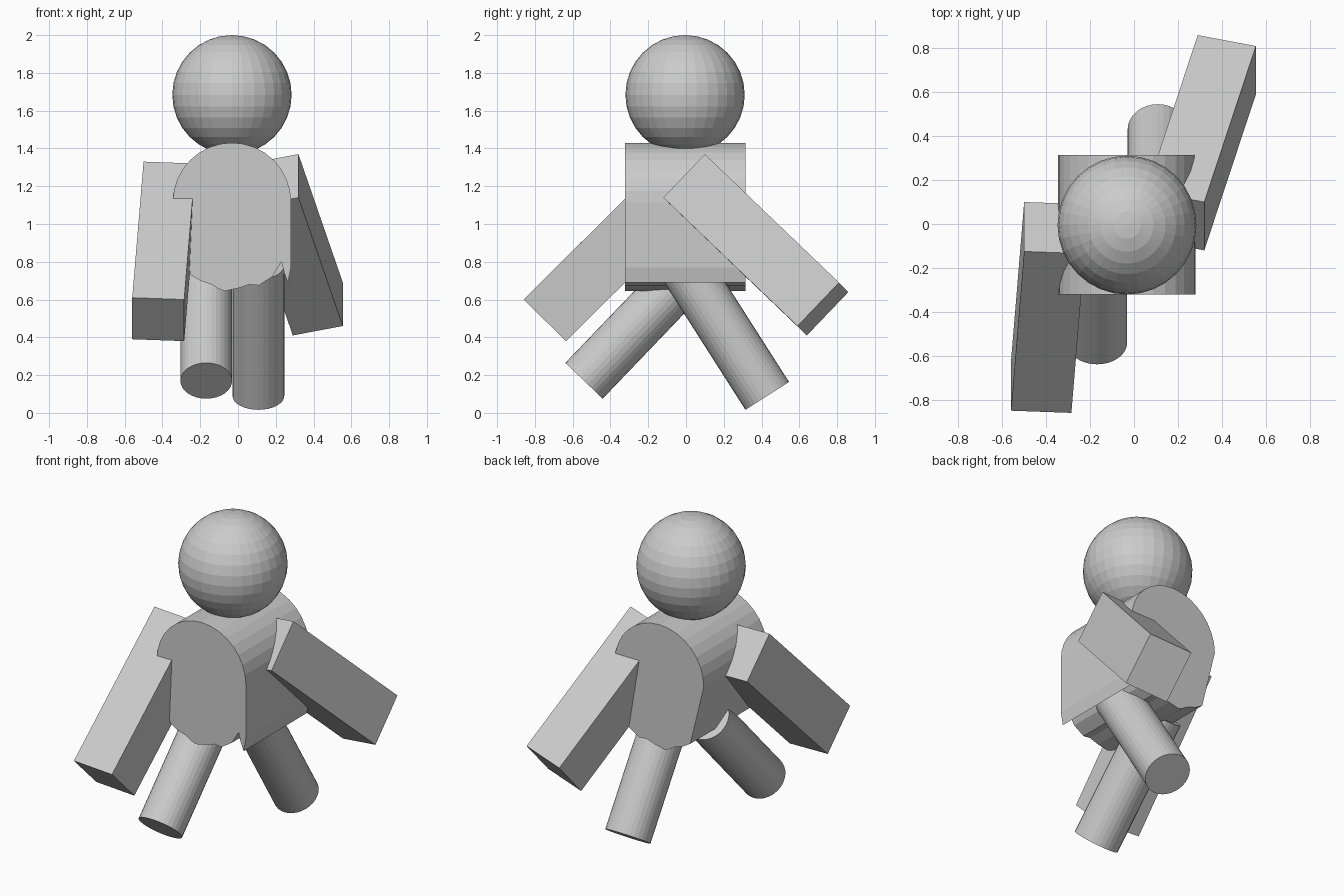
import bpy, bmesh, math
from mathutils import Vector, Matrix

if "Cube" in bpy.data.objects:
    bpy.data.objects.remove(bpy.data.objects["Cube"], do_unlink=True)

GREY = (0.6, 0.6, 0.6, 1.0)
mat = bpy.data.materials.new("plain grey")
mat.use_nodes = True
mat.diffuse_color = GREY
mat.node_tree.nodes["Principled BSDF"].inputs["Base Color"].default_value = GREY


def finish(bm, name):
    bmesh.ops.recalc_face_normals(bm, faces=bm.faces)
    mesh = bpy.data.meshes.new(name)
    bm.to_mesh(mesh)
    bm.free()
    mesh.materials.append(mat)
    obj = bpy.data.objects.new(name, mesh)
    bpy.context.collection.objects.link(obj)


def arm(name, corner, length, height, width):
    """Slanted block spanned by three edge vectors from a shoulder corner."""
    edges = [Vector(v) for v in (length, height, width)]
    centre = Vector(corner) + sum(edges, Vector()) / 2
    matrix = Matrix.Translation(centre) @ Matrix(edges).transposed().to_4x4()
    bm = bmesh.new()
    bmesh.ops.create_cube(bm, size=1, matrix=matrix)
    finish(bm, name)


def leg(name, foot, direction, length=0.82, radius=0.137):
    """Cylinder running from the foot up into the torso."""
    d = Vector(direction).normalized()
    turn = d.to_track_quat('Z', 'Y').to_matrix().to_4x4()
    bm = bmesh.new()
    bmesh.ops.create_cone(bm, cap_ends=True, segments=32, radius1=radius,
                          radius2=radius, depth=length,
                          matrix=Matrix.Translation(Vector(foot) + d * length / 2) @ turn)
    finish(bm, name)


# Head
bm = bmesh.new()
bmesh.ops.create_uvsphere(bm, u_segments=32, v_segments=16, radius=0.316,
                          matrix=Matrix.Translation((-0.032, -0.005, 1.684)))
finish(bm, "head")

# Torso: round-topped profile with a ragged hem, extruded front to back
profile = [(-0.032 + 0.313 * math.cos(math.pi * i / 16),
            1.117 + 0.313 * math.sin(math.pi * i / 16)) for i in range(17)]
profile += [(-0.25, 0.73), (-0.2, 0.7), (-0.14, 0.68), (-0.1, 0.655), (-0.07, 0.645),
            (0, 0.66), (0.06, 0.68), (0.11, 0.675), (0.18, 0.72), (0.23, 0.8),
            (0.245, 0.74), (0.265, 0.69), (0.28, 0.77)]
bm = bmesh.new()
front = bm.faces.new([bm.verts.new((x, -0.322, z)) for x, z in profile])
sweep = bmesh.ops.extrude_face_region(bm, geom=[front], use_keep_orig=True)
bmesh.ops.translate(bm, vec=(0, 0.636, 0),
                    verts=[g for g in sweep["geom"] if isinstance(g, bmesh.types.BMVert)])
finish(bm, "torso")

# Arms: left swings back, right swings forward
arm("left_arm", (0.32, 0.1, 1.37), (0.235, 0.71, -0.68), (0, -0.22, -0.23), (-0.265, 0.05, -0.05))
arm("right_arm", (-0.5, -0.125, 1.33), (-0.06, -0.725, -0.72), (0, 0.225, -0.22), (0.275, -0.01, -0.01))

# Legs: left strides back, right strides forward
leg("left_leg", (0.108, 0.43, 0.09), (0, -0.538, 0.843))
leg("right_leg", (-0.168, -0.54, 0.17), (0, 0.69, 0.72))
